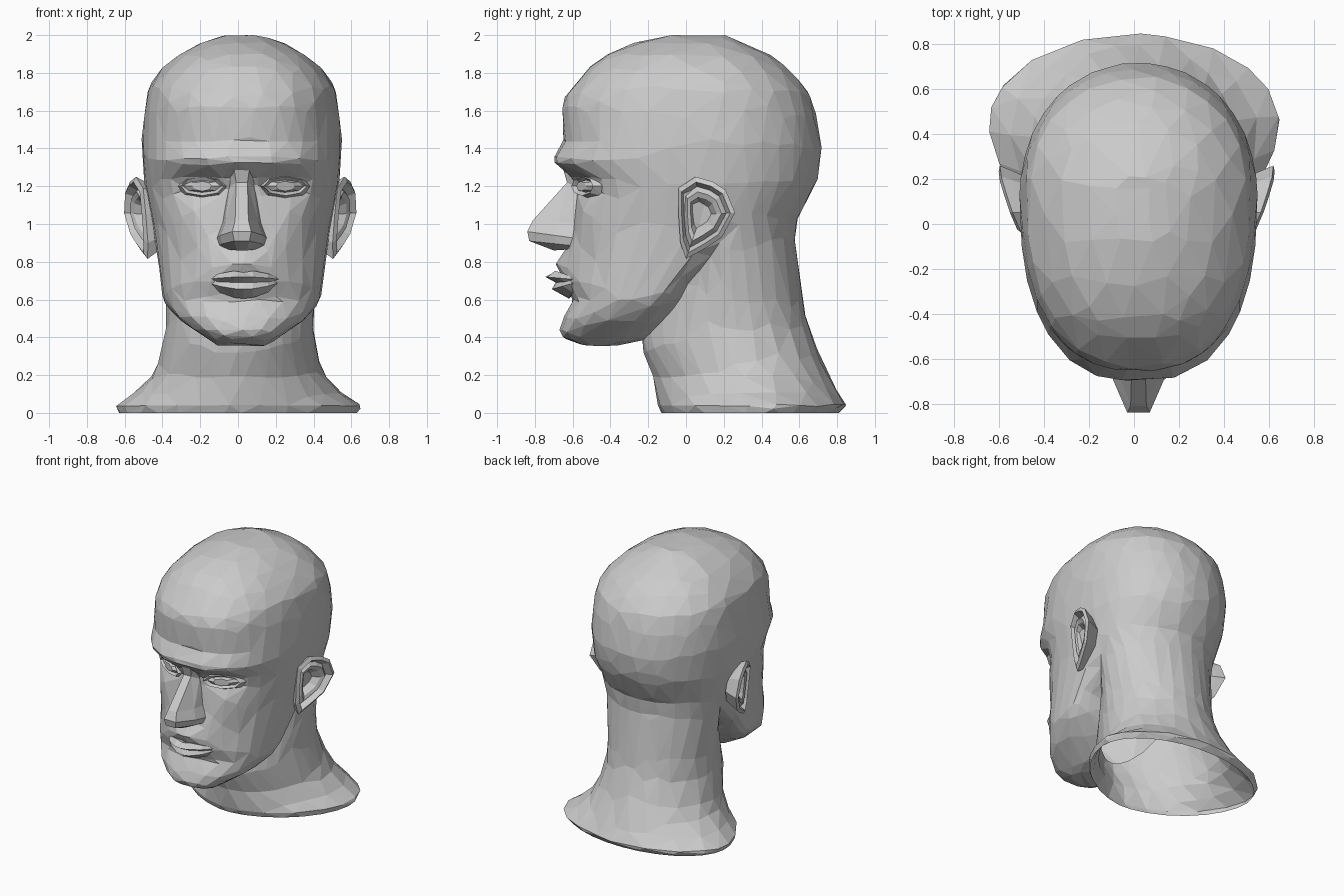
import bpy, bmesh, math

if "Cube" in bpy.data.objects:
    bpy.data.objects.remove(bpy.data.objects["Cube"])

CX = 0.02  # the head sits slightly off the neck's centre line


def loft(name, rings, back_cap=True):
    """Skin closed rings of points and cap the ends (hidden backs may stay open)."""
    bm = bmesh.new()
    vs = [[bm.verts.new(p) for p in r] for r in rings]
    for a, b in zip(vs, vs[1:]):
        n = len(a)
        for i in range(n):
            j = (i + 1) % n
            bm.faces.new((a[i], a[j], b[j], b[i]))
    bm.faces.new(vs[-1])
    cap = bm.faces.new(vs[0])
    bmesh.ops.recalc_face_normals(bm, faces=bm.faces)
    if not back_cap:
        bm.faces.remove(cap)
    bmesh.ops.triangulate(bm, faces=bm.faces)
    me = bpy.data.meshes.new(name)
    bm.to_mesh(me)
    bm.free()
    ob = bpy.data.objects.new(name, me)
    bpy.context.collection.objects.link(ob)
    return ob


def resample(table, count):
    """Smoothly interpolated rows of a profile table at even heights."""
    def slope(k, c):
        a, b = table[max(k - 1, 0)], table[min(k + 1, len(table) - 1)]
        return (b[c] - a[c]) / (b[0] - a[0])
    z0, z1 = table[0][0], table[-1][0]
    out = []
    for i in range(count):
        z = z0 + (z1 - z0) * i / (count - 1)
        k = 0
        while k < len(table) - 2 and table[k + 1][0] < z:
            k += 1
        a, b = table[k], table[k + 1]
        d = b[0] - a[0]
        t = (z - a[0]) / d
        s = t * t * (3 - 2 * t)
        out.append([z] + [a[c] + (b[c] - a[c]) * s
                          + d * slope(k, c) * t * (1 - t) ** 2
                          - d * slope(k + 1, c) * t * t * (1 - t)
                          for c in range(1, len(a))])
    return out


def section(row, cols, n_front, n_back, cx=0.0, relief=None):
    """Egg-shaped plan section; relief(x, z) pushes the front surface in y."""
    z, yf, yb, ym, hw = row
    pts = []
    for i in range(cols):
        a = 2 * math.pi * i / cols
        c, s = math.cos(a), math.sin(a)
        n = n_front if s < 0 else n_back
        x = hw * math.copysign(abs(c) ** (2 / n), c)
        e = abs(s) ** (2 / n)
        y = ym + (yb - ym) * e if s > 0 else ym - (ym - yf) * e
        if relief and s < 0:
            y += relief(x, z) * min(1, 1.5 * e)
        pts.append((cx + x, y, z))
    return pts


# Skull, face and jaw: z, front y, back y, widest y, half width
HEAD = [
    (0.35, -0.54, -0.34, -0.45, 0.12),
    (0.40, -0.66, -0.20, -0.42, 0.20),
    (0.50, -0.65, -0.08, -0.30, 0.34),
    (0.60, -0.60, 0.00, -0.18, 0.415),
    (0.70, -0.64, 0.06, -0.10, 0.43),
    (0.85, -0.63, 0.30, -0.02, 0.45),
    (1.00, -0.60, 0.56, 0.08, 0.475),
    (1.15, -0.59, 0.66, 0.10, 0.505),
    (1.25, -0.62, 0.70, 0.10, 0.52),
    (1.34, -0.70, 0.715, 0.10, 0.525),
    (1.43, -0.655, 0.715, 0.12, 0.53),
    (1.65, -0.65, 0.67, 0.13, 0.51),
    (1.75, -0.58, 0.61, 0.12, 0.48),
    (1.88, -0.45, 0.47, 0.10, 0.36),
    (1.97, -0.24, 0.28, 0.08, 0.20),
    (2.005, -0.06, 0.20, 0.07, 0.09),
]
# Face relief: x, z, spread x, spread z, push in y (mirrored)
RELIEF = [
    (0.22, 1.20, 0.12, 0.065, 0.06),    # eye sockets
    (0.18, 1.32, 0.13, 0.035, -0.015),  # brow ridge
    (0.31, 1.03, 0.10, 0.08, -0.02),    # cheekbones
    (0.30, 0.80, 0.10, 0.10, 0.03),     # cheek hollows
    (0.00, 0.79, 0.12, 0.06, -0.06),    # upper lip mound
]


def face_relief(x, z):
    d = 0
    for bx, bz, sx, sz, dy in RELIEF:
        for m in {bx, -bx}:
            d += dy * math.exp(-((x - m) / sx) ** 2 - ((z - bz) / sz) ** 2)
    return d


head = loft("head_and_neck", [section(r, 72, 2.45, 2.1, CX, face_relief)
                              for r in resample(HEAD, 80)])

# Neck flaring into the shoulder base
NECK = [
    (0.00, -0.13, 0.81, 0.43, 0.63),
    (0.04, -0.15, 0.845, 0.45, 0.645),
    (0.10, -0.16, 0.81, 0.42, 0.56),
    (0.20, -0.18, 0.76, 0.35, 0.46),
    (0.35, -0.23, 0.69, 0.28, 0.41),
    (0.50, -0.20, 0.64, 0.24, 0.39),
    (0.75, -0.08, 0.60, 0.22, 0.41),
    (0.95, 0.00, 0.58, 0.20, 0.44),
    (1.12, 0.00, 0.61, 0.20, 0.48),
]
neck = loft("neck_helper", [section(r, 60, 1.75, 2.0, 0.02 * r[0])
                            for r in resample(NECK, 50)])

# Merge neck and head into one skin, then leave the bottom open
union = head.modifiers.new("union", "BOOLEAN")
union.operation = "UNION"
union.solver = "EXACT"
union.object = neck
deps = bpy.context.evaluated_depsgraph_get()
deps.update()
skin = bpy.data.meshes.new_from_object(head.evaluated_get(deps))
head.modifiers.clear()
head.data = skin
bpy.data.objects.remove(neck)
bm = bmesh.new()
bm.from_mesh(skin)
bmesh.ops.delete(bm, geom=[f for f in bm.faces if all(v.co.z < 1e-4 for v in f.verts)],
                 context="FACES")
# Soften the join, leaving the open rim in place
for _ in range(3):
    bmesh.ops.smooth_vert(bm, verts=[v for v in bm.verts if v.co.z > 0.06], factor=0.4,
                          use_axis_x=True, use_axis_y=True, use_axis_z=True)
bm.to_mesh(skin)
bm.free()
head.modifiers.new("facets", "DECIMATE").ratio = 0.065

# Nose: ridge z, y, half width, then base z, y, half width
NOSE = [
    (1.29, -0.65, 0.04, 1.28, -0.58, 0.07),
    (1.22, -0.63, 0.03, 1.17, -0.53, 0.08),
    (1.02, -0.81, 0.035, 1.00, -0.54, 0.11),
    (0.96, -0.84, 0.05, 0.92, -0.55, 0.14),
    (0.91, -0.83, 0.04, 0.88, -0.55, 0.13),
    (0.86, -0.70, 0.025, 0.87, -0.55, 0.09),
]
rings = []
for rz, ry, rw, bz, by, bw in NOSE:
    half = [(bw, by, bz),
            (0.3 * rw + 0.7 * bw, (ry + by) / 2, (rz + bz) / 2),
            (rw, ry, rz)]
    rings.append([(CX + x, y, z) for x, y, z in half]
                 + [(CX - x, y, z) for x, y, z in reversed(half)])
loft("nose", rings)

# Lips: sections swept from corner to corner
upper, lower = [], []
for x in (-0.2, -0.13, -0.05, 0, 0.05, 0.13, 0.2):
    f = 1 - (x / 0.205) ** 2
    dip = 0.012 if x == 0 else 0
    y, seam, px = -0.57, 0.70 - 0.01 * f, CX + 0.01 + x
    upper.append([(px, y - 0.13 * f, seam + 0.01 + 0.055 * f - dip),
                  (px, y - 0.175 * f, seam + 0.005 + 0.025 * f),
                  (px, y - 0.12 * f, seam), (px, y + 0.03, seam + 0.005)])
    lower.append([(px, y - 0.12 * f, seam), (px, y - 0.14 * f, seam - 0.03 * f - 0.005),
                  (px, y - 0.05 * f, seam - 0.075 * f - 0.01), (px, y + 0.03, seam - 0.01)])
loft("upper_lip", upper)
loft("lower_lip", lower)

# Ear outline (y, z) in side view
EAR = [(-0.04, 1.05), (-0.04, 1.19), (0.05, 1.25), (0.14, 1.225), (0.21, 1.18),
       (0.26, 1.06), (0.19, 0.93), (0.10, 0.87), (0.0, 0.815), (-0.03, 0.90)]
# Nested ear rings: scale, offset from the tilted rim plane
EAR_RINGS = [(0.70, -0.11), (0.88, -0.05), (1.0, -0.005), (0.86, 0.01),
             (0.74, -0.03), (0.60, -0.005), (0.46, -0.015), (0.3, -0.06)]

for side, tag in ((1, "left"), (-1, "right")):
    rings = []
    for s, off in EAR_RINGS:
        ring = []
        for y, z in EAR:
            y, z = 0.08 + s * (y - 0.08), 1.05 + s * (z - 1.05)
            ring.append((0.012 + side * (0.50 + 0.36 * (y + 0.04) + 0.1 * (z - 1) + off), y, z))
        rings.append(ring)
    loft("ear_" + tag, rings, False)

    # Eyelids and eyeball as nested almond rings: half width, half height, y
    rings = []
    for w, h, y in ((0.14, 0.075, -0.49), (0.115, 0.05, -0.55),
                    (0.10, 0.033, -0.53), (0.05, 0.026, -0.555)):
        ring = []
        for i in range(8):
            a = math.pi * i / 4
            out = w * math.cos(a)
            ring.append((0.03 + side * (0.22 + out), y + 0.5 * out,
                         1.2 + h * math.sin(a)))
        rings.append(ring)
    loft("eye_" + tag, rings, False)
